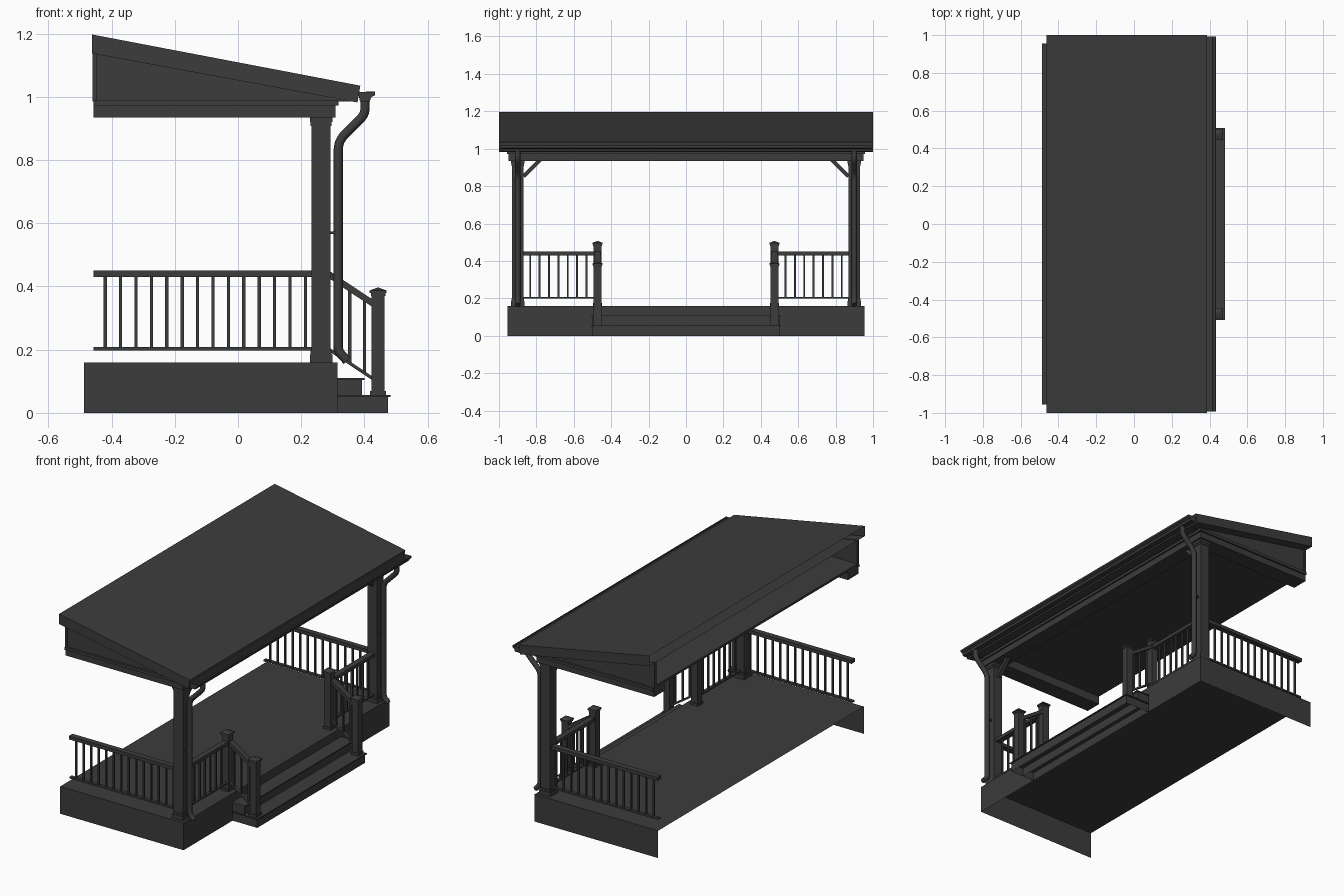
import bpy, bmesh, math
from mathutils import Vector

if "Cube" in bpy.data.objects:
    bpy.data.objects.remove(bpy.data.objects["Cube"])

mat = bpy.data.materials.new("dark_grey")
mat.diffuse_color = (0.045, 0.045, 0.045, 1)
mat.use_nodes = True
mat.node_tree.nodes["Principled BSDF"].inputs["Base Color"].default_value = mat.diffuse_color


def finish(name, bm, recalc=True):
    if recalc:
        bmesh.ops.recalc_face_normals(bm, faces=bm.faces)
    me = bpy.data.meshes.new(name)
    bm.to_mesh(me)
    bm.free()
    me.materials.append(mat)
    ob = bpy.data.objects.new(name, me)
    bpy.context.collection.objects.link(ob)
    return ob


def add_box(bm, x0, x1, y0, y1, z0, z1, skip=()):
    """Box with optional open sides, skip holds side names such as '-x'."""
    y0, y1 = min(y0, y1), max(y0, y1)
    v = [bm.verts.new((x, y, z)) for x in (x0, x1) for y in (y0, y1) for z in (z0, z1)]
    sides = {'-x': (0, 1, 3, 2), '+x': (4, 6, 7, 5), '-y': (0, 4, 5, 1),
             '+y': (2, 3, 7, 6), '-z': (0, 2, 6, 4), '+z': (1, 5, 7, 3)}
    for key, idx in sides.items():
        if key not in skip:
            bm.faces.new([v[i] for i in idx])


def box(name, *dims, skip=()):
    bm = bmesh.new()
    add_box(bm, *dims, skip=skip)
    return finish(name, bm, recalc=not skip)


def add_prism(bm, pts, y0, y1, skip=()):
    """Extrude an (x, z) profile along y, skip leaves out profile edges."""
    a = [bm.verts.new((x, y0, z)) for x, z in pts]
    b = [bm.verts.new((x, y1, z)) for x, z in pts]
    n = len(pts)
    bm.faces.new(a)
    bm.faces.new(b[::-1])
    for i in range(n):
        if i not in skip:
            j = (i + 1) % n
            bm.faces.new((a[j], a[i], b[i], b[j]))


def prism(name, pts, y0, y1, skip=()):
    bm = bmesh.new()
    add_prism(bm, pts, y0, y1, skip)
    return finish(name, bm)


def add_bar(bm, p, q, w, h):
    """Square bar from p to q, w across and h deep."""
    p, q = Vector(p), Vector(q)
    d = (q - p).normalized()
    ref = Vector((0, 1, 0)) if abs(d.y) < 0.3 else Vector((1, 0, 0))
    s = (ref - d * ref.dot(d)).normalized()
    u = d.cross(s)
    ends = [[bm.verts.new(c + s * a * w / 2 + u * b * h / 2)
             for a, b in ((-1, -1), (1, -1), (1, 1), (-1, 1))] for c in (p, q)]
    bm.faces.new(ends[0])
    bm.faces.new(ends[1][::-1])
    for i in range(4):
        j = (i + 1) % 4
        bm.faces.new((ends[0][j], ends[0][i], ends[1][i], ends[1][j]))


def railing(name, top0, top1, bot0, bot1, ts):
    """Top rail, bottom rail and balusters at the fractions ts."""
    bm = bmesh.new()
    top0, top1, bot0, bot1 = map(Vector, (top0, top1, bot0, bot1))
    add_bar(bm, top0, top1, 0.034, 0.02)
    add_bar(bm, bot0, bot1, 0.02, 0.01)
    for t in ts:
        add_bar(bm, bot0.lerp(bot1, t), top0.lerp(top1, t), 0.01, 0.01)
    return finish(name, bm)


def square_column(name, x, y, layers):
    """Stack of square blocks given as (half width, z0, z1)."""
    bm = bmesh.new()
    for h, z0, z1 in layers:
        add_box(bm, x - h, x + h, y - h, y + h, z0, z1)
    return finish(name, bm)


def newel(name, x, y, z0, z1):
    ob = square_column(name, x, y, [(0.025, z0, z0 + 0.014), (0.0205, z0, z1 - 0.02),
                                    (0.023, z1 - 0.025, z1 - 0.016), (0.027, z1 - 0.016, z1 - 0.008)])
    # low pyramid cap
    bm = bmesh.new()
    bm.from_mesh(ob.data)
    r = [bm.verts.new((x + a * 0.027, y + b * 0.027, z1 - 0.008))
         for a, b in ((-1, -1), (1, -1), (1, 1), (-1, 1))]
    tip = bm.verts.new((x, y, z1 + 0.002))
    for i in range(4):
        bm.faces.new((r[i], r[(i + 1) % 4], tip))
    bm.to_mesh(ob.data)
    bm.free()


# deck, open at the back and underneath
box("deck", -0.487, 0.315, -0.955, 0.955, 0, 0.16, skip=('-x', '-z'))

# steps with thin treads
box("upper_step", 0.315, 0.392, -0.5, 0.5, 0, 0.104, skip=('-x', '-z'))
box("upper_tread", 0.315, 0.40, -0.505, 0.505, 0.104, 0.11)
box("lower_step", 0.315, 0.475, -0.5, 0.5, 0, 0.05, skip=('-x', '-z'))
box("lower_tread", 0.315, 0.482, -0.507, 0.507, 0.05, 0.056)

# roof slab, open at the back edge
prism("roof", [(-0.462, 1.197), (-0.462, 1.137), (0.378, 0.982), (0.387, 1.035)], -1, 1, skip=(0,))

# ceiling and beam ring with a stepped moulding
box("ceiling", -0.458, 0.30, -0.94, 0.94, 0.985, 0.998)
beam = bmesh.new()
add_box(beam, 0.215, 0.308, -0.948, 0.948, 0.935, 0.985)
add_box(beam, 0.215, 0.318, -0.958, 0.958, 0.972, 0.988)
for s in (-1, 1):
    add_box(beam, -0.457, 0.215, s * 0.85, s * 0.948, 0.935, 0.985)
    add_box(beam, -0.457, 0.215, s * 0.85, s * 0.958, 0.972, 0.988)
finish("beam", beam)

# gutter trough along the eave
g = prism("gutter", [(0.379, 1.015), (0.386, 0.985), (0.417, 0.985), (0.421, 0.998),
                     (0.433, 1.005), (0.434, 1.016)], -0.992, 0.992, skip=(5,))
sol = g.modifiers.new("thickness", 'SOLIDIFY')
sol.thickness = 0.003

# downspout path with rounded elbows
corners = [(0.402, 0.99), (0.402, 0.945), (0.317, 0.86), (0.317, 0.195), (0.345, 0.165)]


def rounded(pts, r=0.03, n=6):
    out = [Vector(pts[0])]
    for a, b, c in zip(pts, pts[1:], pts[2:]):
        a, b, c = Vector(a), Vector(b), Vector(c)
        k = min(r, (a - b).length * 0.45, (c - b).length * 0.45)
        p, q = b + (a - b).normalized() * k, b + (c - b).normalized() * k
        for i in range(n + 1):
            t = i / n
            out.append(p * (1 - t) ** 2 + b * 2 * t * (1 - t) + q * t * t)
    return out + [Vector(pts[-1])]


def downspout(name, y, seg=16, r=0.0145):
    bm = bmesh.new()
    path = rounded(corners)
    rings = []
    for i, p in enumerate(path):
        d = (path[min(i + 1, len(path) - 1)] - path[max(i - 1, 0)]).normalized()
        u = Vector((-d.y, 0, d.x))
        rings.append([bm.verts.new(Vector((p.x, y, p.y)) + u * r * math.cos(a) + Vector((0, r * math.sin(a), 0)))
                      for a in (2 * math.pi * k / seg for k in range(seg))])
    for a, b in zip(rings, rings[1:]):
        for k in range(seg):
            bm.faces.new((a[k], a[(k + 1) % seg], b[(k + 1) % seg], b[k])).smooth = True
    bm.faces.new(rings[0])
    bm.faces.new(rings[-1])
    add_box(bm, 0.292, 0.319, y - 0.0155, y + 0.0155, 0.566, 0.574)  # strap
    finish(name, bm)


for s, side in ((-1, "near"), (1, "far")):
    # gable wall above the side beam, with corner trim
    prism("gable_wall_" + side, [(-0.448, 0.985), (0.36, 0.985), (-0.448, 1.137)], s * 0.935, s * 0.945)
    box("gable_trim_" + side, -0.46, -0.446, s * 0.93, s * 0.95, 0.985, 1.137)

    # corner post with base and capital
    square_column("post_" + side, 0.263, s * 0.9, [
        (0.036, 0.16, 0.185), (0.033, 0.185, 0.198), (0.03, 0.16, 0.935),
        (0.033, 0.908, 0.92), (0.036, 0.92, 0.936)])
    downspout("downspout_" + side, s * 0.9)

    # diagonal brace under the front beam
    bm = bmesh.new()
    add_bar(bm, (0.263, s * 0.868, 0.852), (0.263, s * 0.78, 0.94), 0.025, 0.02)
    finish("brace_" + side, bm)

    # newel posts beside the steps
    newel("upper_newel_" + side, 0.263, s * 0.473, 0.16, 0.505)
    newel("lower_newel_" + side, 0.443, s * 0.473, 0.056, 0.395)

    # side, front and stair railings
    y = s * 0.9
    railing("side_railing_" + side, (-0.457, y, 0.44), (0.24, y, 0.44),
            (-0.457, y, 0.203), (0.24, y, 0.203), [(0.037 + 0.0487 * i) / 0.697 for i in range(14)])
    railing("front_railing_" + side, (0.263, s * 0.875, 0.44), (0.263, s * 0.49, 0.44),
            (0.263, s * 0.875, 0.203), (0.263, s * 0.49, 0.203), [(i + 0.85) / 7.7 for i in range(7)])
    y = s * 0.473
    railing("stair_railing_" + side, (0.28, y, 0.443), (0.43, y, 0.344),
            (0.28, y, 0.206), (0.43, y, 0.106), [0.18, 0.49, 0.8])
